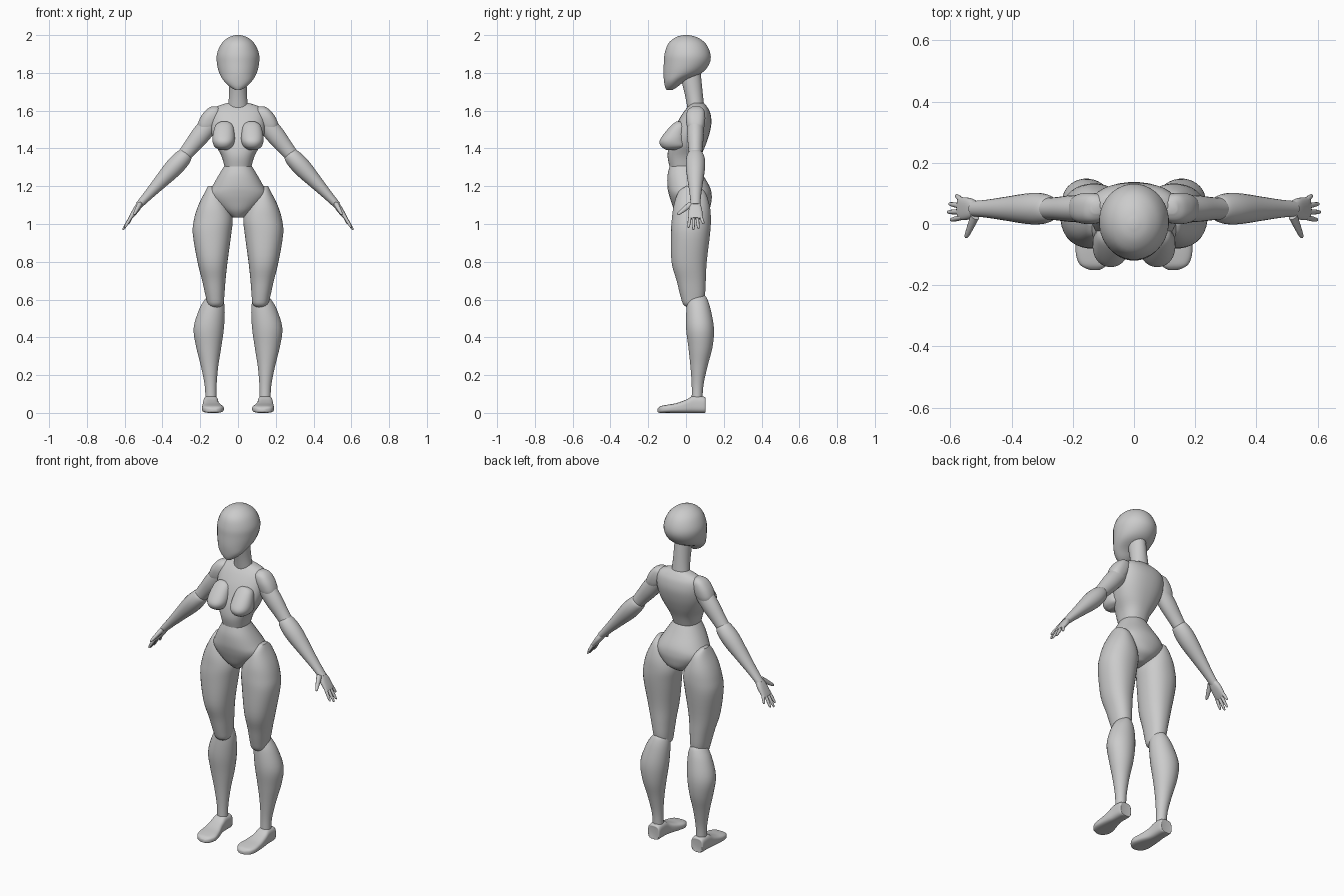
import bpy, bmesh, math
from mathutils import Vector

X, Y, Z, O = Vector((1, 0, 0)), Vector((0, 1, 0)), Vector((0, 0, 1)), Vector((0, 0, 0))


def smooth_rows(rows, n=4):
    """Catmull-Rom interpolation between the given cross-sections."""
    out = []
    for i in range(len(rows) - 1):
        a, b, c, d = (rows[max(0, min(len(rows) - 1, i + k))] for k in (-1, 0, 1, 2))
        for s in range(n):
            t = s / n
            out.append([0.5 * (2 * q + (r - p) * t + (2 * p - 5 * q + 4 * r - w) * t * t
                               + (3 * q - p - 3 * r + w) * t ** 3)
                        for p, q, r, w in zip(a, b, c, d)])
    return out + [list(rows[-1])]


def loft(name, rows, frame=(O, Z, X, Y), power=2.0, sides=32, mirror=False):
    """Rows are (t, u0, u1, v0, v1): superellipse extents along a frame."""
    org, T, U, V = frame
    bm = bmesh.new()
    rings = []
    for t, u0, u1, v0, v1 in smooth_rows(rows):
        ring = []
        for k in range(sides):
            a = 2 * math.pi * (k + 0.5) / sides
            c, s = math.cos(a), math.sin(a)
            c = math.copysign(abs(c) ** (2 / power), c)
            s = math.copysign(abs(s) ** (2 / power), s)
            ring.append(bm.verts.new(org + T * t
                                     + U * ((u0 + u1) / 2 + c * (u1 - u0) / 2)
                                     + V * ((v0 + v1) / 2 + s * (v1 - v0) / 2)))
        rings.append(ring)
    for r, q in zip(rings, rings[1:]):
        for k in range(sides):
            j = (k + 1) % sides
            bm.faces.new((r[k], r[j], q[j], q[k]))
    bm.faces.new(rings[0])
    bm.faces.new(rings[-1])
    bmesh.ops.recalc_face_normals(bm, faces=bm.faces)
    me = bpy.data.meshes.new(name)
    bm.to_mesh(me)
    bm.free()
    ob = bpy.data.objects.new(name, me)
    bpy.context.collection.objects.link(ob)
    if mirror:
        ob.modifiers.new("Mirror", 'MIRROR')
    bpy.ops.object.select_all(action='DESELECT')
    ob.select_set(True)
    bpy.context.view_layer.objects.active = ob
    bpy.ops.object.shade_smooth_by_angle(angle=math.radians(50))
    return ob


def limb(name, a, b, rows, power=2.0, sides=24):
    """Mirrored limb from a to b; rows are (fraction, thickness, y radius)."""
    a, b = Vector(a), Vector(b)
    T = b - a
    U = Y.cross(T).normalized()
    V = T.cross(U).normalized()
    loft(name, [(t, -r, r, -s, s) for t, r, s in rows], (a, T, U, V), power, sides, True)


def sym(rows):
    return [(z, -r, r, y0, y1) for z, r, y0, y1 in rows]


# Head, neck and trunk
loft("head", sym([(2.0, .012, -.012, .014), (1.988, .05, -.055, .06), (1.955, .088, -.095, .105),
                  (1.90, .112, -.114, .13), (1.85, .112, -.118, .125), (1.80, .10, -.12, .085),
                  (1.76, .077, -.117, .0), (1.73, .048, -.112, -.04), (1.71, .016, -.104, -.07)]))
loft("neck", sym([(1.83, .046, -.04, .075), (1.76, .046, -.025, .082),
                  (1.68, .048, -.005, .09), (1.61, .054, .008, .098)]))
loft("chest", sym([(1.305, .072, -.088, .062), (1.36, .088, -.098, .08), (1.42, .12, -.09, .105),
                   (1.48, .14, -.07, .125), (1.54, .146, -.045, .135), (1.59, .14, -.015, .128),
                   (1.62, .115, .01, .112), (1.64, .06, .03, .095)]), power=2.3)
loft("pelvis", sym([(1.312, .07, -.085, .06), (1.26, .102, -.098, .09), (1.2, .136, -.099, .125),
                    (1.16, .155, -.092, .136), (1.12, .14, -.08, .135), (1.07, .085, -.06, .12),
                    (1.035, .03, -.03, .07)]), power=2.2)
loft("breast", [(1.543, .055, .09, -.05, -.03), (1.525, .028, .118, -.075, .0),
                (1.48, .018, .132, -.115, .0), (1.44, .017, .135, -.14, .0),
                (1.41, .028, .125, -.132, .0), (1.393, .055, .1, -.105, -.05)], power=2.2, mirror=True)

# Legs
loft("thigh", [(1.2, .13, .16, .0, .06), (1.17, .09, .175, -.04, .10), (1.1, .05, .21, -.065, .125),
               (1.03, .028, .232, -.075, .132), (.95, .035, .24, -.08, .128), (.8, .055, .215, -.077, .11),
               (.7, .066, .19, -.05, .105), (.62, .072, .172, -.03, .10), (.575, .078, .16, -.015, .085),
               (.557, .10, .14, .01, .06)], power=2.2, mirror=True)
loft("calf", [(.622, .10, .15, .03, .10), (.605, .08, .172, .01, .112), (.55, .07, .205, .002, .13),
              (.45, .074, .235, .0, .148), (.35, .088, .222, .012, .141), (.25, .104, .197, .023, .115),
              (.15, .113, .177, .03, .093), (.07, .114, .172, .03, .087)], mirror=True)
loft("foot", [(.102, .115, .172, .004, .072), (.097, .105, .182, 0, .085), (.04, .104, .184, 0, .09),
              (.0, .10, .187, 0, .07), (-.05, .085, .19, 0, .052), (-.10, .075, .19, 0, .043),
              (-.135, .09, .175, 0, .035), (-.15, .112, .145, .004, .022)],
     frame=(O, Y, X, Z), power=3.2, mirror=True)

# Arms
loft("shoulder", [(1.622, .105, .14, .035, .075), (1.605, .09, .168, .01, .095), (1.57, .09, .196, .0, .102),
                  (1.53, .105, .213, .002, .1), (1.505, .125, .212, .008, .094)], power=2.4, mirror=True)
limb("upper_arm", (.15, .05, 1.53), (.295, .05, 1.35),
     [(0, .05, .045), (.35, .05, .044), (.7, .042, .038), (1, .036, .035)])
limb("forearm", (.272, .05, 1.372), (.527, .05, 1.097),
     [(-.02, .022, .025), (.02, .04, .042), (.14, .048, .051), (.3, .048, .05),
      (.55, .037, .04), (.8, .026, .03), (1, .019, .025)])

# Hands
limb("palm", (.515, .05, 1.11), (.57, .05, 1.032),
     [(0, .016, .022), (.35, .017, .034), (.8, .013, .037), (1.05, .009, .034)], power=2.6)
finger = [(0, .009, .009), (.5, .0085, .0085), (.9, .006, .006), (1, .002, .002)]
for i, (y0, tip) in enumerate([(.022, (.6, .013, .98)), (.04, (.61, .039, .968)),
                               (.058, (.605, .066, .974)), (.076, (.582, .094, 1.0))]):
    limb("finger_%d" % (i + 1), (.562, y0, 1.045), tip, finger, sides=10)
limb("thumb", (.52, .025, 1.105), (.55, -.045, 1.05),
     [(0, .014, .016), (.45, .011, .013), (.9, .007, .008), (1, .002, .002)], sides=12)
